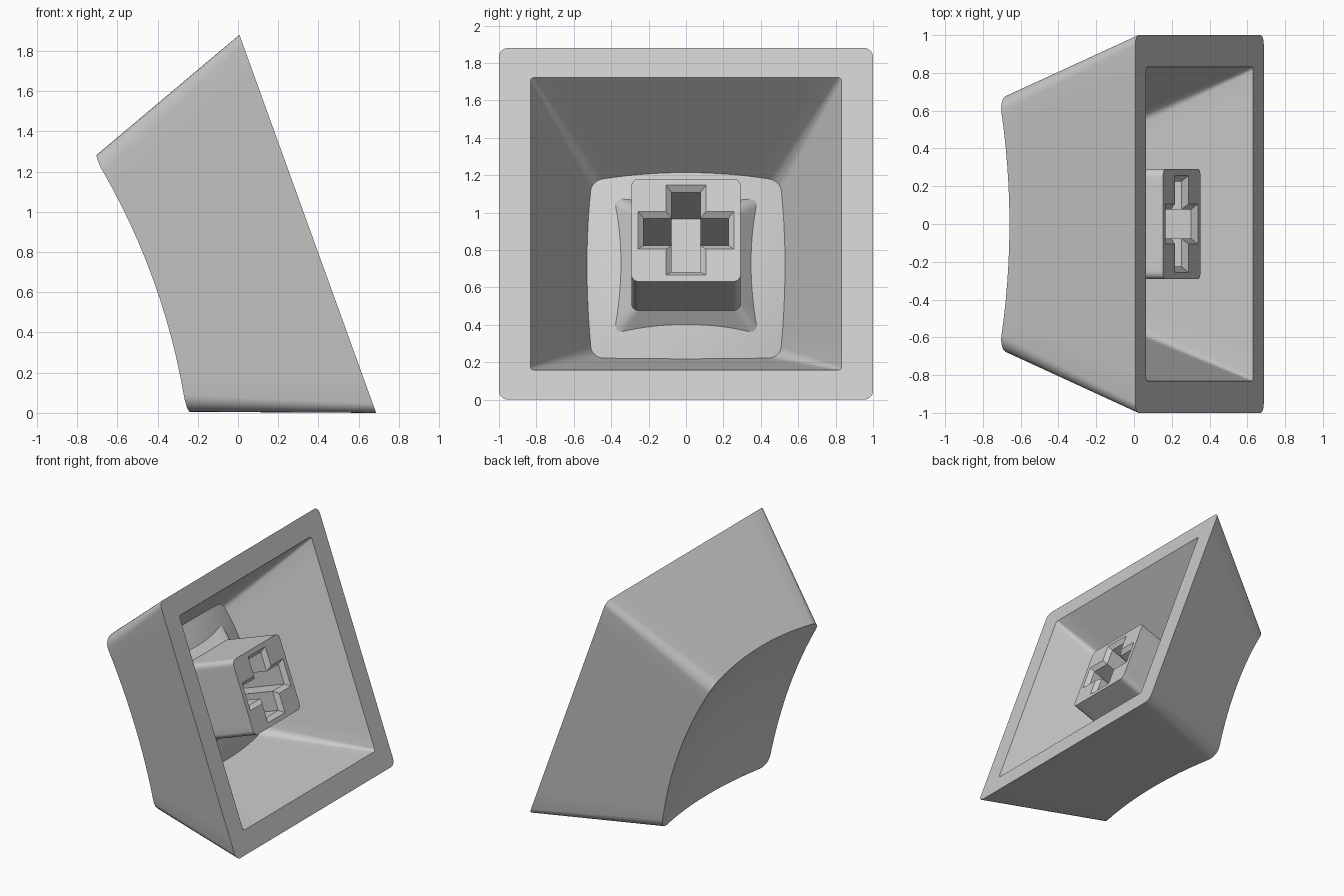
import bpy, bmesh, math
from mathutils import Matrix, Vector

cube = bpy.data.objects.get("Cube")
if cube:
    bpy.data.objects.remove(cube)

# One warm-free grey plastic
grey = bpy.data.materials.new("light_grey_plastic")
grey.use_nodes = True
COLOR = (0.6, 0.6, 0.6, 1)
grey.diffuse_color = COLOR
grey.node_tree.nodes["Principled BSDF"].inputs["Base Color"].default_value = COLOR

# The cap lies tipped on one side wall: local z runs from the open rim to the dish
SIN, COS = 0.34, 0.9404
PLACE = Matrix(((-SIN, 0, -COS, 0.347),
                (0, 1, 0, 0),
                (COS, 0, -SIN, COS),
                (0, 0, 0, 1)))


def rounded_square(half, radius, h, side_steps=12, corner_steps=6):
    """Closed ring of points: four rounded corners joined by subdivided sides."""
    pts = []
    c = half - radius
    for k in range(4):
        turn = Matrix.Rotation(k * math.pi / 2, 3, 'Z')
        for i in range(corner_steps + 1):
            a = i / corner_steps * math.pi / 2
            pts.append(turn @ Vector((c + radius * math.cos(a), c + radius * math.sin(a), h)))
        for i in range(1, side_steps):
            pts.append(turn @ Vector((c - 2 * c * i / side_steps, half, h)))
    return pts


def cross(width, length, h):
    """Plus-shaped outline from half arm width and half arm length."""
    pts = []
    for k in range(4):
        turn = Matrix.Rotation(k * math.pi / 2, 3, 'Z')
        pts += [turn @ Vector((x, y, h))
                for x, y in ((length, -width), (length, width), (width, width))]
    return pts


def dome(p, base, radius):
    return base + radius - math.sqrt(radius ** 2 - p.x ** 2 - p.y ** 2)


def meet_dome(bottom, top, base, radius):
    """Follow each wall line from bottom to top until it meets the curved surface."""
    ring = []
    for b, t in zip(bottom, top):
        p = t
        for _ in range(12):
            p = b.lerp(t, dome(p, base, radius) / t.z)
        ring.append(p)
    return ring


def dome_rings(edge, base, radius, steps=10):
    """Shrinking copies of an edge ring, laid on the curved surface."""
    rings = []
    for i in range(1, steps):
        ring = [p * (1 - i / steps) for p in edge]
        for p in ring:
            p.z = dome(p, base, radius)
        rings.append(ring)
    return rings


def loft(name, rings):
    """Skin a stack of equal rings and cap both ends."""
    bm = bmesh.new()
    loops = [[bm.verts.new(p) for p in ring] for ring in rings]
    n = len(loops[0])
    for a, b in zip(loops, loops[1:]):
        for i in range(n):
            j = (i + 1) % n
            bm.faces.new((a[i], a[j], b[j], b[i]))
    bm.faces.new(loops[0])
    bm.faces.new(loops[-1])
    bmesh.ops.recalc_face_normals(bm, faces=bm.faces)
    mesh = bpy.data.meshes.new(name)
    bm.to_mesh(mesh)
    bm.free()
    mesh.materials.append(grey)
    obj = bpy.data.objects.new(name, mesh)
    bpy.context.collection.objects.link(obj)
    obj.matrix_world = PLACE
    return obj


def smooth(obj):
    bpy.ops.object.select_all(action='DESELECT')
    obj.select_set(True)
    bpy.context.view_layer.objects.active = obj
    bpy.ops.object.shade_smooth_by_angle(angle=math.radians(25))


# Shell: dished top, sloping outer walls, flat rim, inner walls, curved ceiling
DISH = (0.74, 3.2)
CEILING = (0.59, 2.1)
rim_outer = rounded_square(1.0, 0.05, 0)
dish_edge = meet_dome(rim_outer, rounded_square(0.68, 0.09, 0.87), *DISH)
rim_inner = rounded_square(0.832, 0.02, 0)
ceiling_edge = meet_dome(rim_inner, rounded_square(0.533, 0.06, 0.65), *CEILING)
shell = loft("cap_shell",
             dome_rings(dish_edge, *DISH)[::-1]
             + [dish_edge, rim_outer, rim_inner, ceiling_edge]
             + dome_rings(ceiling_edge, *CEILING))
smooth(shell)

# Stem: rounded square post that flares where it joins the ceiling
stem = loft("stem", [rounded_square(0.292, 0.04, 0.1),
                     rounded_square(0.292, 0.04, 0.555),
                     rounded_square(0.392, 0.04, 0.67)])

# Cross-shaped socket with a chamfered mouth
socket = loft("socket_cutter", [cross(0.137, 0.286, 0.07),
                                cross(0.077, 0.226, 0.13),
                                cross(0.077, 0.226, 0.55)])
socket.hide_render = True
socket.hide_set(True)
smooth(stem)
cut = stem.modifiers.new("socket", 'BOOLEAN')
cut.operation = 'DIFFERENCE'
cut.solver = 'EXACT'
cut.object = socket
